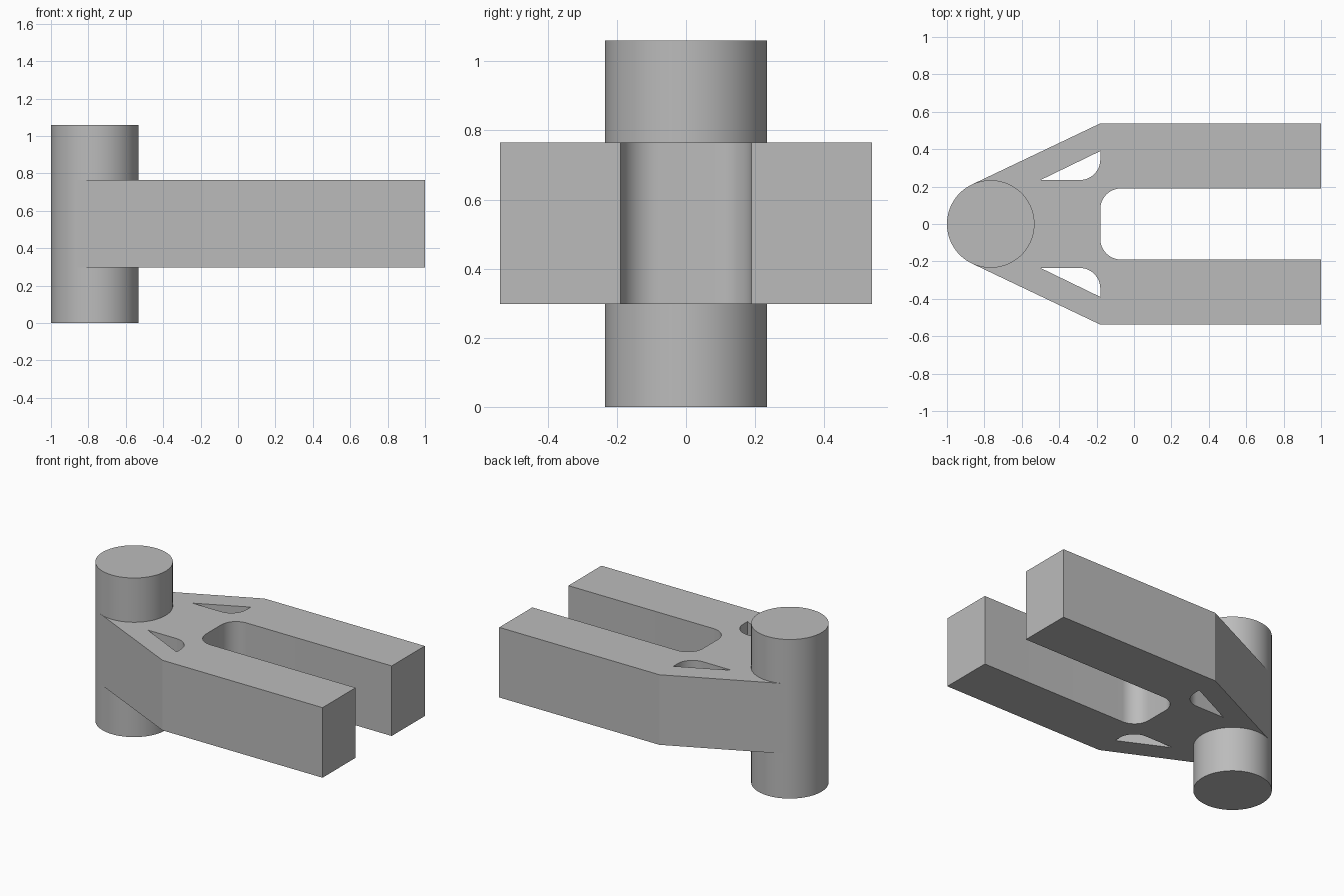
import bpy, bmesh
from math import pi, sin, cos, atan2, asin, hypot, radians

cube = bpy.data.objects.get("Cube")
if cube:
    bpy.data.objects.remove(cube, do_unlink=True)

GREY = (0.5, 0.5, 0.5, 1)
metal = bpy.data.materials.new("plain grey")
metal.use_nodes = True
metal.diffuse_color = GREY
metal.node_tree.nodes["Principled BSDF"].inputs["Base Color"].default_value = GREY

PIN_X, PIN_R, HEIGHT = -0.766, 0.234, 1.06
ARM_LOW, ARM_HIGH = 0.298, 0.765
WEB_X, OUTER_Y, INNER_Y, FILLET = -0.18, 0.538, 0.19, 0.11


def arc(cx, cy, r, start, end, steps=12):
    angles = [radians(start + (end - start) * i / steps) for i in range(steps + 1)]
    return [(cx + r * cos(a), cy + r * sin(a)) for a in angles]


def flip(points):
    return [(x, -y) for x, y in reversed(points)]


def finish(obj):
    obj.data.materials.append(metal)
    bpy.ops.object.select_all(action="DESELECT")
    obj.select_set(True)
    bpy.context.view_layer.objects.active = obj
    bpy.ops.object.shade_smooth_by_angle(angle=radians(20))


def plate(name, loops, low, high):
    """Extrude an outline, with any holes, between two heights."""
    bm = bmesh.new()
    for loop in loops:
        verts = [bm.verts.new((x, y, low)) for x, y in loop]
        for a, b in zip(verts, verts[1:] + verts[:1]):
            bm.edges.new((a, b))
    bmesh.ops.triangle_fill(bm, use_beauty=True, use_dissolve=False,
                            edges=bm.edges[:], normal=(0, 0, 1))
    extruded = bmesh.ops.extrude_face_region(bm, geom=bm.faces[:], use_keep_orig=True)
    top = [v for v in extruded["geom"] if isinstance(v, bmesh.types.BMVert)]
    bmesh.ops.translate(bm, verts=top, vec=(0, 0, high - low))
    bmesh.ops.recalc_face_normals(bm, faces=bm.faces[:])
    mesh = bpy.data.meshes.new(name)
    bm.to_mesh(mesh)
    bm.free()
    obj = bpy.data.objects.new(name, mesh)
    bpy.context.collection.objects.link(obj)
    finish(obj)


# Pivot pin
bpy.ops.mesh.primitive_cylinder_add(vertices=96, radius=PIN_R, depth=HEIGHT,
                                    location=(PIN_X, 0, HEIGHT / 2))
pin = bpy.context.object
pin.name = "pivot_pin"
finish(pin)

# Forked arm: sides run tangent to the pin, slot corners are rounded
dx = WEB_X - PIN_X
slope = atan2(OUTER_Y, dx) - asin(PIN_R / hypot(dx, OUTER_Y))
tangent = (PIN_X - PIN_R * sin(slope), PIN_R * cos(slope))
half = [tangent, (WEB_X, OUTER_Y), (1, OUTER_Y), (1, INNER_Y)]
half += arc(WEB_X + FILLET, INNER_Y - FILLET, FILLET, 90, 180)

# Triangular openings with one rounded corner
hole = [(-0.5, 0.235)]
hole += arc(WEB_X - FILLET, 0.235 + FILLET, FILLET, -90, 0)
hole += [(WEB_X, 0.39)]

plate("forked_arm", [half + flip(half), hole, flip(hole)], ARM_LOW, ARM_HIGH)
